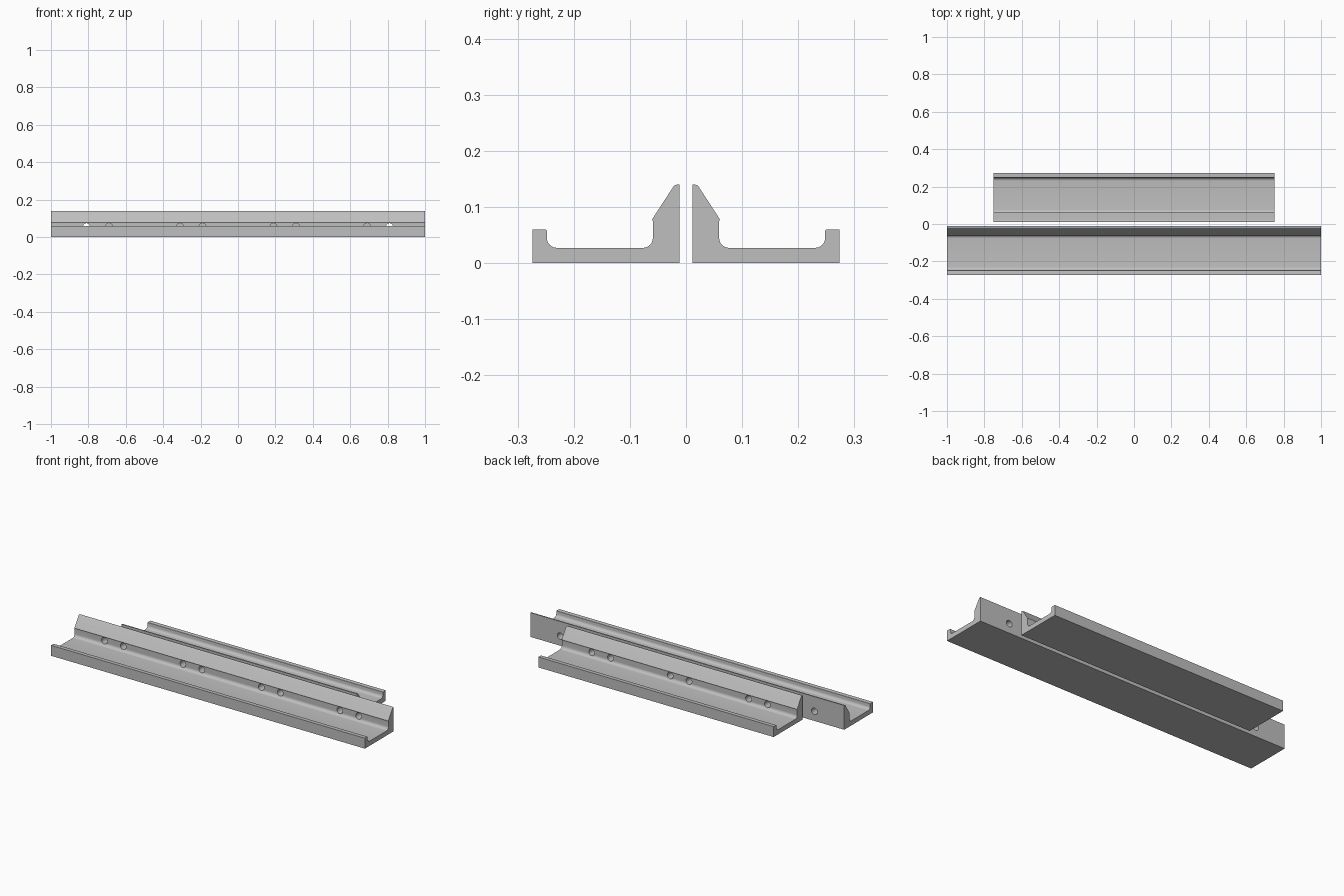
import bpy, bmesh, math
from mathutils import Matrix

if "Cube" in bpy.data.objects:
    bpy.data.objects.remove(bpy.data.objects["Cube"])

grey = bpy.data.materials.new("grey metal")
grey.diffuse_color = (0.52, 0.52, 0.52, 1)
grey.use_nodes = True
grey.node_tree.nodes["Principled BSDF"].inputs["Base Color"].default_value = grey.diffuse_color


def arc(cy, cz, r, a0, a1, n=8):
    """Points on a fillet, angles in degrees."""
    return [(cy + r * math.cos(math.radians(a0 + (a1 - a0) * i / n)),
             cz + r * math.sin(math.radians(a0 + (a1 - a0) * i / n)))
            for i in range(n + 1)]


# Cross-section: flat base, low lip, tall bevelled wall
PROFILE = ([(0.0115, 0), (0.2735, 0), (0.2735, 0.06)]
           + arc(0.251, 0.057, 0.003, 90, 180, 3)         # lip corner
           + arc(0.230, 0.045, 0.018, 0, -90)             # lip fillet
           + arc(0.077, 0.045, 0.018, 270, 180)           # wall fillet
           + arc(0.069, 0.073, 0.010, 180, 150, 4)        # start of bevel
           + arc(0.0165, 0.1325, 0.007, 30, 90, 5)        # wall top
           + [(0.0115, 0.1395)])


def make_rail(name, half_length, side, hole_xs):
    bm = bmesh.new()
    face = bm.faces.new([bm.verts.new((-half_length, side * y, z)) for y, z in PROFILE])
    ext = bmesh.ops.extrude_face_region(bm, geom=[face])
    bmesh.ops.translate(bm, vec=(2 * half_length, 0, 0),
                        verts=[v for v in ext["geom"] if isinstance(v, bmesh.types.BMVert)])
    bmesh.ops.recalc_face_normals(bm, faces=bm.faces)
    mesh = bpy.data.meshes.new(name)
    bm.to_mesh(mesh)
    bm.free()
    rail = bpy.data.objects.new(name, mesh)
    bpy.context.collection.objects.link(rail)
    mesh.materials.append(grey)

    # Screw holes through the tall wall
    cb = bmesh.new()
    for x in hole_xs:
        bmesh.ops.create_cone(cb, cap_ends=True, segments=24, radius1=0.0185,
                              radius2=0.0185, depth=0.09,
                              matrix=Matrix.Translation((x, side * 0.04, 0.0555))
                              @ Matrix.Rotation(math.pi / 2, 4, 'X'))
    cmesh = bpy.data.meshes.new(name + "_hole_cutter")
    cb.to_mesh(cmesh)
    cb.free()
    cmesh.materials.append(grey)
    cutter = bpy.data.objects.new(name + "_hole_cutter", cmesh)
    bpy.context.collection.objects.link(cutter)

    mod = rail.modifiers.new("holes", 'BOOLEAN')
    mod.operation = 'DIFFERENCE'
    mod.solver = 'EXACT'
    mod.object = cutter
    bpy.ops.object.select_all(action='DESELECT')
    bpy.context.view_layer.objects.active = rail
    rail.select_set(True)
    bpy.ops.object.modifier_apply(modifier=mod.name)
    bpy.data.objects.remove(cutter)
    bpy.ops.object.shade_smooth_by_angle(angle=math.radians(25))


def hole_pairs(centres):
    return [c + d for c in centres for d in (-0.06, 0.06)]


make_rail("long_front_rail", 1.0, -1, hole_pairs((-0.75, -0.25, 0.25, 0.75)))
make_rail("short_back_rail", 0.75, 1, hole_pairs((-0.5, 0, 0.5)))
